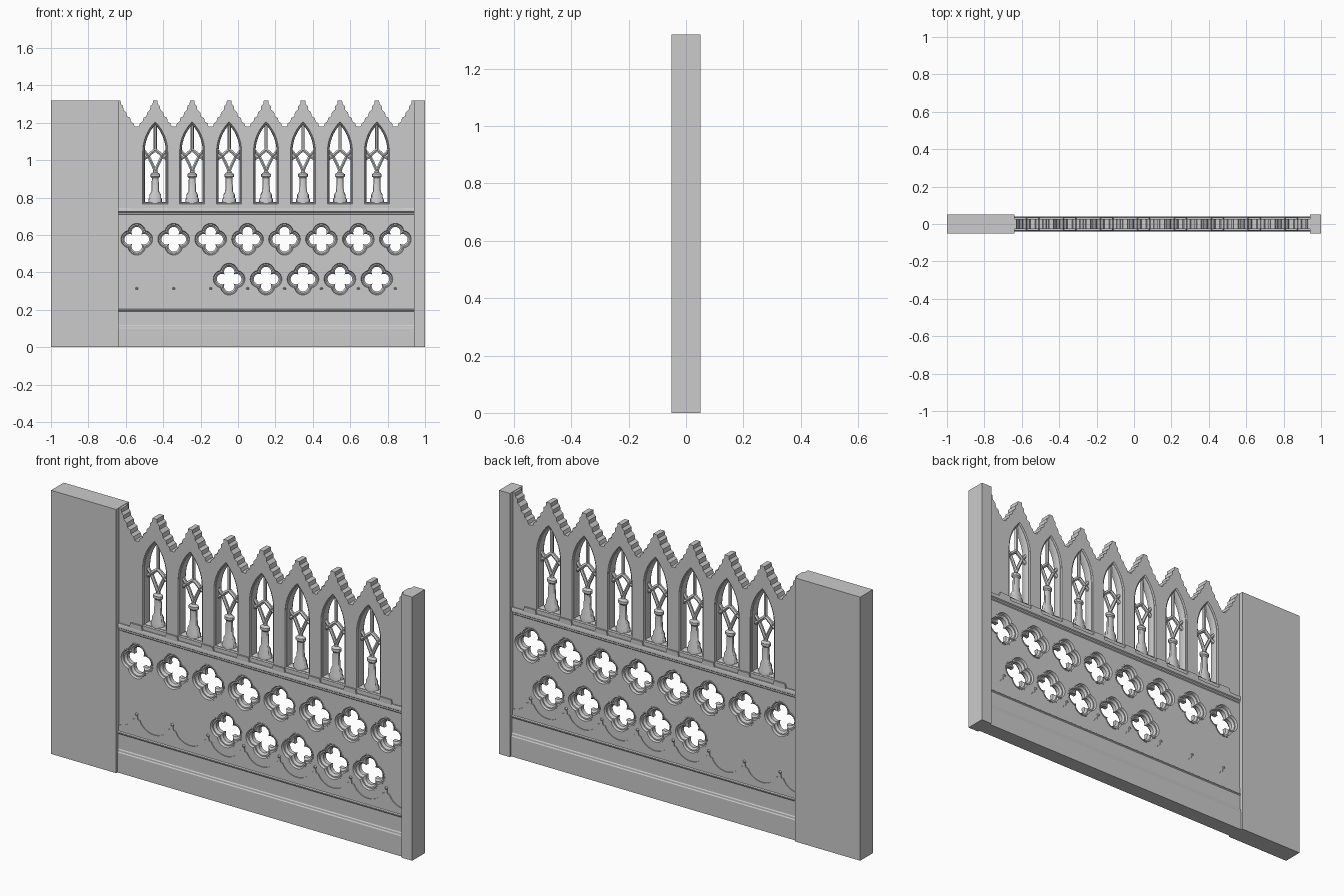
import bpy, bmesh
from math import sin, cos, pi, asin, acos, sqrt, radians
from mathutils import Matrix

if "Cube" in bpy.data.objects:
    bpy.data.objects.remove(bpy.data.objects["Cube"])

X0, X1, P = -0.64, 0.94, 1.58 / 8      # panel ends and bay width
HALF = 0.028                           # half thickness of the pierced panel


def finish(name, bm):
    bmesh.ops.recalc_face_normals(bm, faces=bm.faces)
    me = bpy.data.meshes.new(name)
    bm.to_mesh(me)
    bm.free()
    ob = bpy.data.objects.new(name, me)
    bpy.context.collection.objects.link(ob)
    return ob


def box(name, x0, x1, hy, z0, z1):
    bm = bmesh.new()
    bmesh.ops.create_cube(bm, size=1, matrix=Matrix.Translation(((x0 + x1) / 2, 0, (z0 + z1) / 2))
                          @ Matrix.Diagonal((x1 - x0, 2 * hy, z1 - z0, 1)))
    return finish(name, bm)


def plate(name, outlines, half):
    """Flat slab in the xz plane; inner outlines become holes."""
    cu = bpy.data.curves.new(name, 'CURVE')
    cu.dimensions, cu.fill_mode, cu.extrude = '2D', 'BOTH', half
    for pts in outlines:
        s = cu.splines.new('POLY')
        s.points.add(len(pts) - 1)
        for p, (x, z) in zip(s.points, pts):
            p.co = (x, z, 0, 1)
        s.use_cyclic_u = True
    ob = bpy.data.objects.new(name, cu)
    ob.rotation_euler.x = pi / 2
    bpy.context.collection.objects.link(ob)


def ring(name, sections):
    """Closed moulding through (outline, y) sections."""
    bm = bmesh.new()
    loops = [[bm.verts.new((x, y, z)) for x, z in pts] for pts, y in sections]
    for a, b in zip(loops, loops[1:] + loops[:1]):
        for i in range(len(a)):
            j = (i + 1) % len(a)
            bm.faces.new((a[i], a[j], b[j], b[i]))
    return finish(name, bm)


def run(name, half_profile):
    """Moulding along the panel from (half depth, z) points, mirrored front to back."""
    prof = [(-y, z) for y, z in half_profile] + [(y, z) for y, z in reversed(half_profile)]
    bm = bmesh.new()
    ends = [[bm.verts.new((x, y, z)) for y, z in prof] for x in (X0, X1)]
    bm.faces.new(ends[0])
    bm.faces.new(ends[1])
    for i in range(len(prof)):
        j = (i + 1) % len(prof)
        bm.faces.new((ends[0][i], ends[0][j], ends[1][j], ends[1][i]))
    return finish(name, bm)


def arch(cx, w, n=10):
    """Pointed window outline of half width w."""
    c, spring, bottom = 0.158, 1.045, 0.765 + 0.067 - w
    r = c + w
    top = acos(c / r)
    arc = [(r * cos(top * i / n) - c, spring + r * sin(top * i / n)) for i in range(n + 1)]
    right = [(w, bottom)] + arc
    return [(cx + x, z) for x, z in right] + [(cx - x, z) for x, z in reversed(right) if x > 1e-5]


def quatrefoil(cx, cz, r, d=0.038, n=12):
    """Four lobes of radius r around centres at distance d."""
    t = pi / 4 + asin(min(1, d / (r * sqrt(2))))
    pts = []
    for k in range(4):
        for i in range(n):
            a = -t + 2 * t * i / n
            x, z = d + r * cos(a), r * sin(a)
            ca, sa = cos(k * pi / 2), sin(k * pi / 2)
            pts.append((cx + x * ca - z * sa, cz + x * sa + z * ca))
    return pts


def bar(name, pts, radius):
    cu = bpy.data.curves.new(name, 'CURVE')
    cu.dimensions, cu.bevel_depth, cu.bevel_resolution = '3D', radius, 1
    s = cu.splines.new('POLY')
    s.points.add(len(pts) - 1)
    for p, (x, z) in zip(s.points, pts):
        p.co = (x, 0, z, 1)
    bpy.context.collection.objects.link(bpy.data.objects.new(name, cu))


def lathe(name, cx, prof, ysc, n=12):
    bm = bmesh.new()
    rows = [[bm.verts.new((cx + r * cos(2 * pi * i / n), ysc * r * sin(2 * pi * i / n), z))
             for i in range(n)] for r, z in prof]
    for a, b in zip(rows, rows[1:]):
        for i in range(n):
            j = (i + 1) % n
            bm.faces.new((a[i], a[j], b[j], b[i]))
    bm.faces.new(rows[0])
    bm.faces.new(rows[-1])
    return finish(name, bm)


# End posts
box("left_post", -1, X0, 0.05, 0, 1.32)
box("right_post", X1, 1, 0.05, 0, 1.32)

windows = [X0 + P * k for k in range(1, 8)]
mids = [X0 + P * (k + 0.5) for k in range(8)]
foils = [(x, 0.577) for x in mids] + [(x, 0.364) for x in windows[2:]]

# Crocketed gable crest
half = [(.012, 1.318), (.014, 1.30), (.026, 1.289), (.027, 1.27), (.043, 1.255), (.047, 1.234),
        (.063, 1.226), (.067, 1.207), (.081, 1.197), (.087, 1.18)]
crest = []
for k in range(9):
    cx = X0 + P * k
    gable = [(cx - x, z) for x, z in reversed(half)] + [(cx + x, z) for x, z in half]
    crest += [p for p in gable if X0 <= p[0] <= X1]
crest = [(X0, 0.02), (X0, 1.318)] + crest + [(X1, 1.318), (X1, 0.02)]

# Pierced panel
plate("pierced_panel", [crest] + [arch(x, 0.067) for x in windows]
      + [quatrefoil(x, z, 0.052) for x, z in foils], HALF)

# Quatrefoil mouldings
for x, z in foils:
    front = [(0.0525, -HALF - .002), (0.047, -HALF - .002), (0.043, -0.019), (0.037, -0.019), (0.028, -0.010)]
    prof = front + [(r, -y) for r, y in reversed(front)]
    ring("quatrefoil_moulding", [(quatrefoil(x, z, r), y) for r, y in prof])

# Windows: frame, pedestal column and tracery
column = [(.037, .76), (.037, .79), (.031, .80), (.031, .815), (.021, .832), (.018, .905), (.026, .912),
          (.026, .925), (.012, .935), (.010, .96)]
for x in windows:
    front = [(0.0675, -HALF), (0.063, -0.022), (0.060, -0.022), (0.056, -0.012)]
    prof = front + [(w, -y) for w, y in reversed(front)]
    ring("window_frame", [(arch(x, w), y) for w, y in prof])
    lathe("window_column", x, column, 0.65)
    bar("centre_mullion", [(x, 1.195), (x, 1.045)], 0.009)
    for s in (-1, 1):
        bar("upper_tracery", [(x, 1.055), (x + s * .022, 1.038), (x + s * .042, 1.018), (x + s * .06, 1.008)], 0.010)
        bar("lower_tracery", [(x, .94), (x + s * .010, .965), (x + s * .024, .995), (x + s * .036, 1.02),
                              (x + s * .06, 1.05)], 0.009)

# Pier feet between windows
for x in mids:
    plate("pier_foot", [[(x - .037, .74), (x + .037, .74), (x + .030, .765), (x - .030, .765)]], 0.036)

# Ledge under the windows and stepped plinth
run("window_ledge", [(.028, .708), (.032, .712), (.032, .72), (.037, .724), (.037, .738), (.034, .745)])
run("plinth", [(.040, 0), (.040, .10), (.037, .105), (.037, .113), (.034, .118), (.034, .192),
               (.037, .196), (.037, .201), (.032, .205)])

# Scalloped apron with knobs on the cusps
edge = []
for k in range(9):
    cx = X0 + P * k
    pts = [(-.094, .308), (-.090, .288)]
    pts += [(.084 * sin(radians(a)), .312 - .076 * cos(radians(a))) for a in range(-70, 71, 10)]
    pts += [(.090, .288), (.094, .308)]
    edge += [(cx + x, z) for x, z in pts if X0 - 1e-5 <= cx + x <= X1 + 1e-5]
plate("scalloped_apron", [[(X0, .19)] + edge + [(X1, .19)]], 0.032)
for x in mids:
    bm = bmesh.new()
    bmesh.ops.create_uvsphere(bm, u_segments=12, v_segments=8, radius=1,
                              matrix=Matrix.Translation((x, 0, .313)) @ Matrix.Diagonal((.013, .036, .013, 1)))
    finish("cusp_knob", bm)

# Turn curves into meshes and smooth the round parts
bpy.ops.object.select_all(action='SELECT')
bpy.context.view_layer.objects.active = bpy.data.objects["left_post"]
bpy.ops.object.convert(target='MESH')
bpy.ops.object.shade_smooth_by_angle(angle=radians(30))
